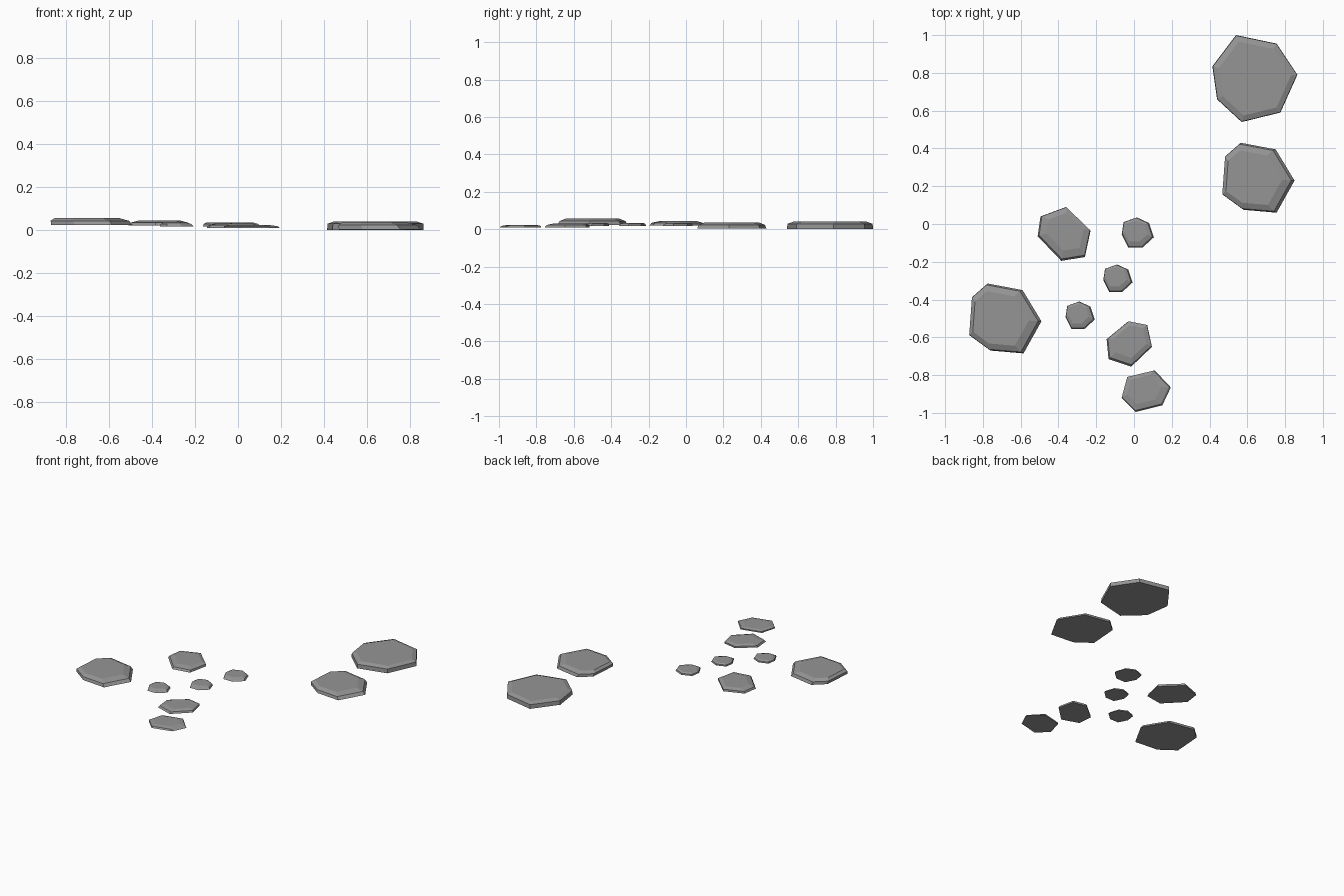
import bpy
import bmesh

default_cube = bpy.data.objects.get("Cube")
if default_cube:
    bpy.data.objects.remove(default_cube, do_unlink=True)

# One plain grey for every stone
stone_grey = bpy.data.materials.new("stone grey")
stone_grey.use_nodes = True
grey = (0.3, 0.3, 0.3, 1)
stone_grey.diffuse_color = grey
stone_grey.node_tree.nodes["Principled BSDF"].inputs["Base Color"].default_value = grey

# Chipped outlines, clockwise from the back corner, relative to the stone centre
huge_outline = [(-.1, .23), (.115, .185), (.225, .02), (.135, -.18),
                (-.07, -.23), (-.2, -.11), (-.225, .065)]
wide_outline = [(-.095, .185), (.09, .15), (.19, -.015), (.095, -.185),
                (-.08, -.17), (-.19, -.09), (-.175, .115)]
leaf_outline = [(.01, .145), (.14, .02), (.11, -.12),
                (-.015, -.14), (-.14, -.01), (-.125, .095)]
pebble_outline = [(-.005, .08), (.06, .05), (.085, -.025), (.025, -.08),
                  (-.05, -.08), (-.085, -.01), (-.075, .055)]
step_outline = [(-.005, .12), (.095, .1), (.12, -.015),
                (.01, -.12), (-.11, -.08), (-.12, .025)]
end_outline = [(.045, .11), (.13, .02), (.085, -.075),
               (-.055, -.11), (-.13, -.035), (-.1, .075)]


def add_stone(name, outline, centre, bottom, top, crown_size, crown_shift,
              shoulder_size=.96, shoulder_height=.6):
    """Stack a flat base, a shoulder and a smaller, off-centre crown."""
    mesh = bpy.data.meshes.new(name)
    bm = bmesh.new()
    shoulder_z = bottom + (top - bottom) * shoulder_height
    tiers = [(1, 0, bottom), (shoulder_size, .4, shoulder_z), (crown_size, 1, top)]
    rings = []
    for size, shift, z in tiers:
        ring = []
        for x, y in outline:
            ring.append(bm.verts.new((x * size + crown_shift[0] * shift,
                                      y * size + crown_shift[1] * shift, z)))
        rings.append(ring)

    # Base and crown caps
    bm.faces.new(rings[0])
    bm.faces.new(rings[-1])

    # Walls and chamfers between neighbouring tiers
    for lower, upper in zip(rings, rings[1:]):
        for i in range(len(outline)):
            bm.faces.new((lower[i - 1], lower[i], upper[i], upper[i - 1]))

    bmesh.ops.recalc_face_normals(bm, faces=bm.faces)
    bm.to_mesh(mesh)
    bm.free()
    mesh.materials.append(stone_grey)
    stone = bpy.data.objects.new(name, mesh)
    stone.location = (centre[0], centre[1], 0)
    bpy.context.collection.objects.link(stone)
    return stone


# Large slabs
add_stone("back_slab", huge_outline, (.64, .77), 0, .04, .85, (0, 0),
          shoulder_size=.99, shoulder_height=.72)
add_stone("right_slab", wide_outline, (.66, .245), .003, .036, .78, (-.025, 0))
add_stone("left_slab", wide_outline, (-.68, -.5), .022, .056, .78, (-.025, 0))

# Medium stepping stones
add_stone("middle_stone", leaf_outline, (-.37, -.055), .02, .043, .7, (.005, .012))
add_stone("front_stone", step_outline, (-.025, -.635), .01, .03, .72, (.005, .012))
add_stone("end_stone", end_outline, (.065, -.885), .008, .023, .7, (-.012, .008))

# Small pebbles sharing one outline
pebbles = [("back_pebble", (.02, -.045), 1),
           ("middle_pebble", (-.085, -.287), .91),
           ("front_pebble", (-.285, -.483), .91)]
for name, centre, size in pebbles:
    outline = [(x * size, y * size) for x, y in pebble_outline]
    add_stone(name, outline, centre, .017, .034, .7, (-.008, .008), shoulder_size=.93)
